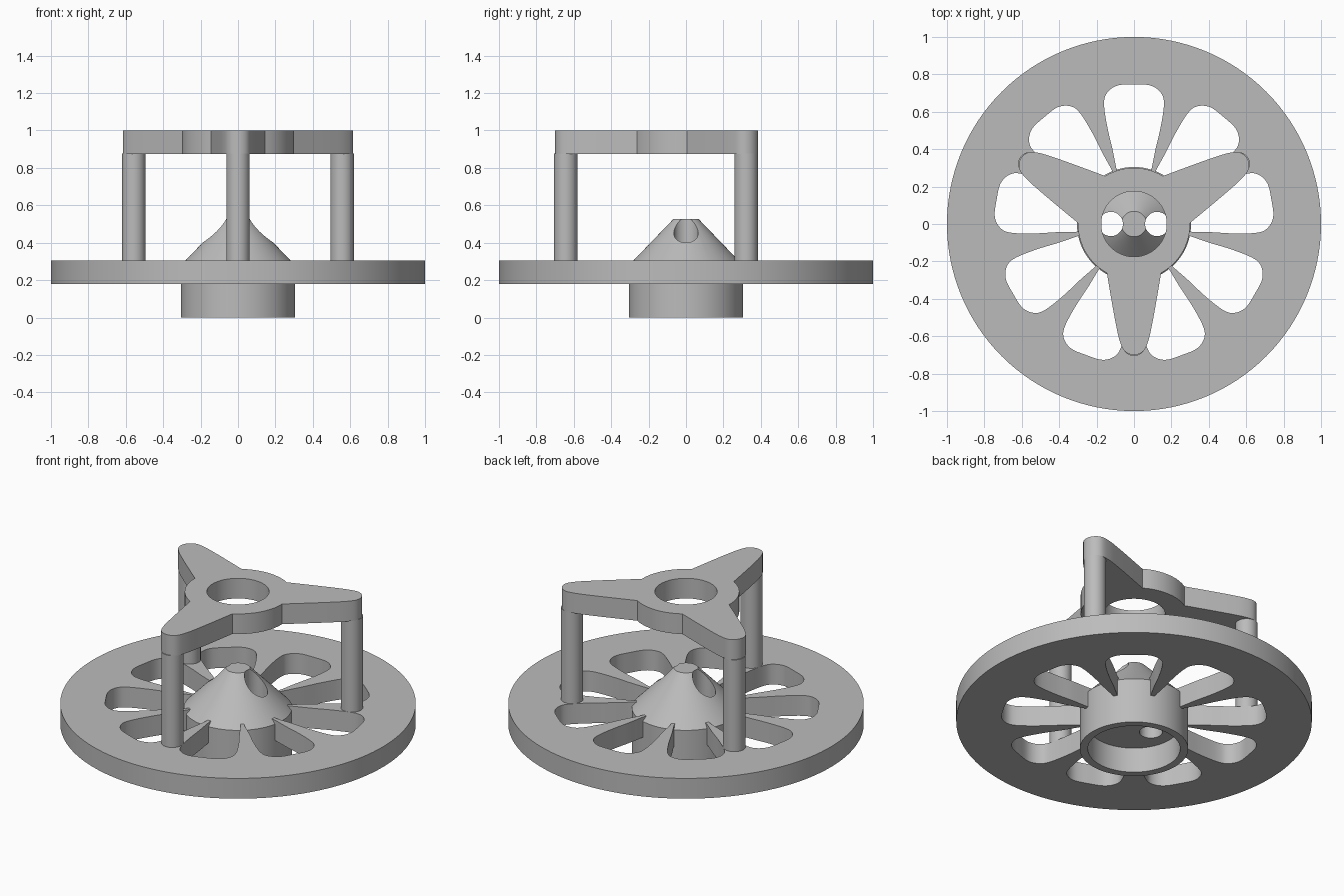
import bpy, bmesh, math
from mathutils import Vector, Matrix

if "Cube" in bpy.data.objects:
    bpy.data.objects.remove(bpy.data.objects["Cube"], do_unlink=True)

grey = bpy.data.materials.new("plain grey")
grey.use_nodes = True
grey.diffuse_color = (0.5, 0.5, 0.5, 1)
grey.node_tree.nodes["Principled BSDF"].inputs["Base Color"].default_value = (0.5, 0.5, 0.5, 1)


def finish(name, bm):
    bmesh.ops.recalc_face_normals(bm, faces=bm.faces)
    mesh = bpy.data.meshes.new(name)
    bm.to_mesh(mesh)
    bm.free()
    mesh.materials.append(grey)
    obj = bpy.data.objects.new(name, mesh)
    bpy.context.collection.objects.link(obj)
    return obj


def select(obj):
    bpy.ops.object.select_all(action='DESELECT')
    obj.select_set(True)
    bpy.context.view_layer.objects.active = obj


def add_prism(bm, outline, z0, z1):
    bottom = bm.faces.new([bm.verts.new((p[0], p[1], z0)) for p in outline])
    top = bmesh.ops.extrude_face_region(bm, geom=[bottom])["geom"]
    verts = [g for g in top if isinstance(g, bmesh.types.BMVert)]
    bmesh.ops.translate(bm, verts=verts, vec=(0, 0, z1 - z0))


def circle(radius, n, x=0, y=0):
    return [Vector((x + radius * math.cos(i * math.tau / n),
                    y + radius * math.sin(i * math.tau / n))) for i in range(n)]


def turn(points, degrees):
    rot = Matrix.Rotation(math.radians(degrees), 2)
    return [rot @ p for p in points]


def smooth_path(points, steps=6):
    # Catmull-Rom curve through the points
    pts = [Vector(p) for p in points]
    pts = [2 * pts[0] - pts[1]] + pts + [2 * pts[-1] - pts[-2]]
    out = []
    for a, b, c, d in zip(pts, pts[1:], pts[2:], pts[3:]):
        for i in range(steps):
            t = i / steps
            out.append(0.5 * (2 * b + (c - a) * t + (2 * a - 5 * b + 4 * c - d) * t ** 2
                              + (3 * b - a - 3 * c + d) * t ** 3))
    return out + [pts[-2]]


def mirrored(half):
    # Half outline runs from the base to the tip on x = 0
    path = smooth_path(half + [(-x, y) for x, y in reversed(half[:-1])])
    return path


def cut(obj, cutter):
    mod = obj.modifiers.new("cut", 'BOOLEAN')
    mod.operation = 'DIFFERENCE'
    mod.solver = 'EXACT'
    mod.object = cutter
    select(obj)
    bpy.ops.object.modifier_apply(modifier=mod.name)
    bpy.data.objects.remove(cutter, do_unlink=True)


def smooth(obj):
    select(obj)
    bpy.ops.object.shade_smooth_by_angle(angle=math.radians(25))


# Round plate with nine petal openings
bm = bmesh.new()
add_prism(bm, circle(1, 128), 0.18, 0.306)
plate = finish("plate", bm)
petal = mirrored([(0.08, 0.25), (0.093, 0.29), (0.115, 0.4), (0.143, 0.52),
                  (0.16, 0.64), (0.145, 0.7), (0.09, 0.74), (0, 0.746)])
bm = bmesh.new()
for i in range(9):
    add_prism(bm, turn(petal, i * 40), 0.1, 0.4)
add_prism(bm, circle(0.22, 48), 0.1, 0.4)
cut(plate, finish("petal_cutter", bm))
smooth(plate)

# Conical hub with an open socket below
bm = bmesh.new()
profile = [(0, 0.526), (0.068, 0.526), (0.305, 0.28), (0.305, 0),
           (0.26, 0), (0.26, 0.155), (0, 0.155)]
verts = [bm.verts.new((x, 0, z)) for x, z in profile]
edges = [bm.edges.new(pair) for pair in zip(verts, verts[1:])]
bmesh.ops.spin(bm, geom=verts + edges, cent=(0, 0, 0), axis=(0, 0, 1),
               angle=math.tau, steps=72, use_duplicate=False)
bmesh.ops.remove_doubles(bm, verts=bm.verts, dist=0.0001)
hub = finish("hub", bm)

# Two vertical holes through the hub
bm = bmesh.new()
for side in (-1, 1):
    add_prism(bm, circle(0.065, 40, side * 0.124), 0.05, 0.7)
cut(hub, finish("hole_cutter", bm))
smooth(hub)

# Three-armed top bracket
arm = mirrored([(0.145, 0.262), (0.125, 0.38), (0.1, 0.52), (0.078, 0.62),
                (0.05, 0.68), (0, 0.7)])
outline = []
for i in range(3):
    outline += turn(arm, 180 + i * 120)
    # Arc of the ring up to the next arm
    for j in range(1, 10):
        a = math.radians(-90 + i * 120 + 29 + j * 6.2)
        outline.append(Vector((math.cos(a), math.sin(a))) * 0.3)
bm = bmesh.new()
add_prism(bm, outline, 0.875, 1)
bracket = finish("bracket", bm)
bm = bmesh.new()
add_prism(bm, circle(0.175, 64), 0.8, 1.1)
cut(bracket, finish("bore_cutter", bm))
smooth(bracket)

# Posts carrying the bracket
for name, angle in (("front_post", -90), ("left_post", 30), ("right_post", 150)):
    a = math.radians(angle)
    bm = bmesh.new()
    add_prism(bm, circle(0.0625, 40, 0.643 * math.cos(a), 0.643 * math.sin(a)), 0.185, 0.876)
    smooth(finish(name, bm))
